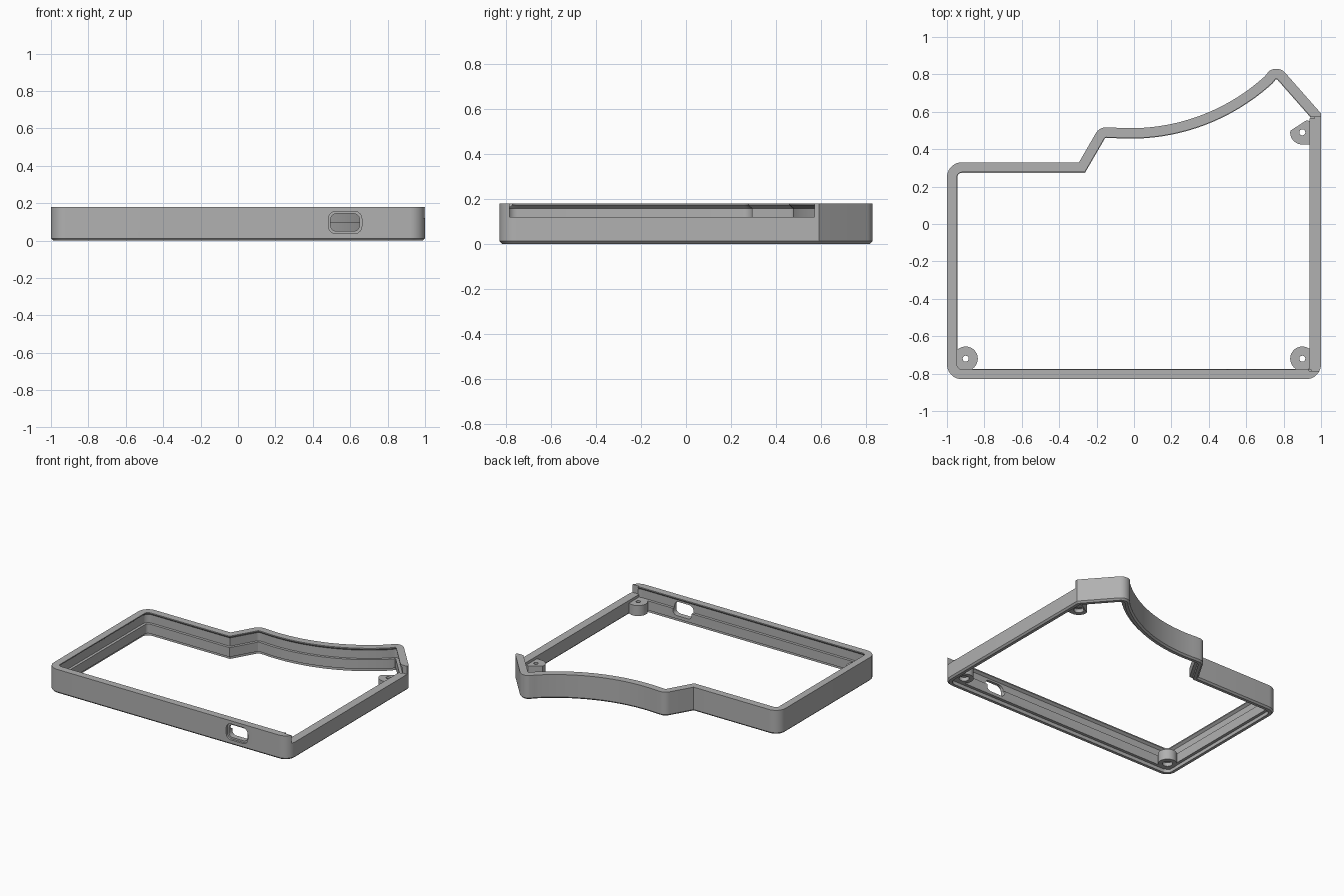
import bpy, bmesh, math
from mathutils import Vector

if "Cube" in bpy.data.objects:
    bpy.data.objects.remove(bpy.data.objects["Cube"])

grey = bpy.data.materials.new("mid_grey")
grey.diffuse_color = (0.44, 0.44, 0.44, 1)
grey.use_nodes = True
grey.node_tree.nodes["Principled BSDF"].inputs["Base Color"].default_value = grey.diffuse_color


def arc(cx, cy, r, a0, a1, n):
    return [(cx + r * math.cos(math.radians(a0 + (a1 - a0) * i / n)),
             cy + r * math.sin(math.radians(a0 + (a1 - a0) * i / n))) for i in range(n + 1)]


def finish(name, bm):
    bmesh.ops.recalc_face_normals(bm, faces=bm.faces)
    me = bpy.data.meshes.new(name)
    bm.to_mesh(me)
    bm.free()
    me.materials.append(grey)
    ob = bpy.data.objects.new(name, me)
    bpy.context.collection.objects.link(ob)
    return ob


def prism(name, pts, lo, hi, axis="z"):
    """Extrude a closed outline along z, or along y for an (x, z) outline."""
    bm = bmesh.new()
    put = (lambda p, h: (p[0], p[1], h)) if axis == "z" else (lambda p, h: (p[0], h, p[1]))
    a = [bm.verts.new(put(p, lo)) for p in pts]
    b = [bm.verts.new(put(p, hi)) for p in pts]
    bm.faces.new(a)
    bm.faces.new(b)
    for i in range(len(pts)):
        j = (i + 1) % len(pts)
        bm.faces.new((a[i], a[j], b[j], b[i]))
    return finish(name, bm)


def box(name, x0, x1, y0, y1, z0, z1):
    return prism(name, [(x0, y0), (x1, y0), (x1, y1), (x0, y1)], z0, z1)


def boolean(ob, other, op):
    m = ob.modifiers.new(op, "BOOLEAN")
    m.operation, m.object, m.solver = op, other, "EXACT"
    bpy.context.view_layer.objects.active = ob
    bpy.ops.object.modifier_apply(modifier=m.name)
    bpy.data.objects.remove(other)


def smooth(ob):
    bpy.ops.object.select_all(action="DESELECT")
    ob.select_set(True)
    bpy.context.view_layer.objects.active = ob
    bpy.ops.object.shade_smooth_by_angle(angle=math.radians(25))


# Outer outline of the case, counter-clockwise
outline = (arc(-0.92, -0.75, 0.08, 180, 270, 10) + arc(0.92, -0.75, 0.08, 270, 360, 10)
           + [(1.0, 0.591)] + arc(0.76, 0.765, 0.065, 41, 125, 10)
           + arc(-0.02, 1.583, 1.071, -47.7, -95.4, 28)
           + arc(-0.15, 0.455, 0.062, 85, 150, 8) + [(-0.294, 0.33)]
           + arc(-0.92, 0.25, 0.08, 90, 180, 10))

# Wall section as (inset, height): chamfered foot, top lip, groove, ledge, bottom rabbet
section = [(0.012, 0), (0, 0.012), (0, 0.18), (0.053, 0.18), (0.053, 0.172), (0.036, 0.158),
           (0.036, 0.096), (0.056, 0.096), (0.056, 0.026), (0.034, 0.026), (0.034, 0)]


def sweep(name, path, prof):
    bm = bmesh.new()
    rings = []
    n = len(path)
    for i in range(n):
        p = Vector(path[i])
        d0 = (p - Vector(path[i - 1])).normalized()
        d1 = (Vector(path[(i + 1) % n]) - p).normalized()
        n0, n1 = Vector((-d0.y, d0.x)), Vector((-d1.y, d1.x))
        miter = (n0 + n1) / (1 + n0.dot(n1))
        rings.append([bm.verts.new((*(p + miter * d), z)) for d, z in prof])
    k = len(prof)
    for i in range(n):
        a, b = rings[i], rings[(i + 1) % n]
        for j in range(k):
            bm.faces.new((a[j], b[j], b[(j + 1) % k], a[(j + 1) % k]))
    return finish(name, bm)


wall = sweep("case_wall", outline, section)

# Thick lowered right side
boolean(wall, box("side_notch", 0.936, 1.1, -0.785, 0.572, 0.12, 0.3), "DIFFERENCE")
boolean(wall, box("side_fill", 0.937, 0.99, -0.78, 0.565, 0.026, 0.12), "UNION")


# Rounded port opening with a shallow outer recess
def slot(name, x0, x1, z0, z1, r, y0, y1):
    pts = (arc(x1 - r, z1 - r, r, 0, 90, 6) + arc(x0 + r, z1 - r, r, 90, 180, 6)
           + arc(x0 + r, z0 + r, r, 180, 270, 6) + arc(x1 - r, z0 + r, r, 270, 360, 6))
    return prism(name, pts, y0, y1, "y")


boolean(wall, slot("port_recess", 0.483, 0.662, 0.037, 0.156, 0.04, -0.9, -0.815), "DIFFERENCE")
boolean(wall, slot("port_hole", 0.495, 0.65, 0.05, 0.144, 0.032, -0.9, -0.74), "DIFFERENCE")
smooth(wall)

# Screw bosses with through hole and countersink
corner_left = arc(0, 0, 0.065, -90, 180, 24) + [(-0.062, -0.062)]
corner_right = [(-x, y) for x, y in corner_left]
back_right = arc(0, 0, 0.065, 180, 270, 12) + [(0.06, -0.065), (0.06, 0.06), (0.02, 0.063), (-0.062, 0.01)]
for name, cx, cy, shape in (("front_left_boss", -0.9, -0.72, corner_left),
                            ("front_right_boss", 0.9, -0.72, corner_right),
                            ("back_right_boss", 0.9, 0.49, back_right)):
    boss = prism(name, [(cx + x, cy + y) for x, y in shape], 0.022, 0.1)
    for r, top in ((0.016, 0.2), (0.034, 0.05)):
        boolean(boss, prism("screw_cut", arc(cx, cy, r, 0, 345, 23), -0.1, top), "DIFFERENCE")
    smooth(boss)
